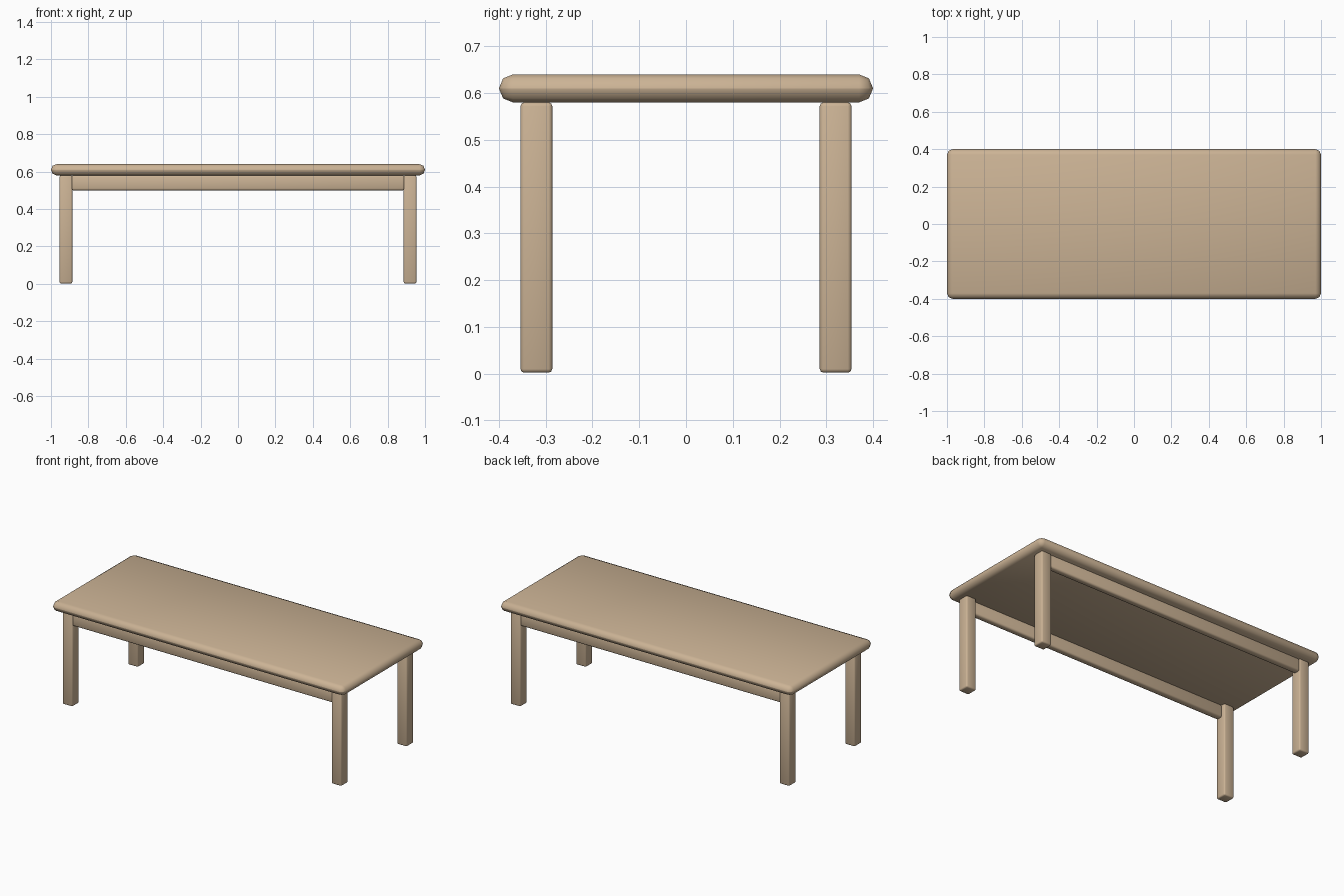
import bpy

if "Cube" in bpy.data.objects:
    bpy.data.objects.remove(bpy.data.objects["Cube"])

wood = bpy.data.materials.new("light_wood")
wood.diffuse_color = (0.60, 0.45, 0.30, 1)
wood.use_nodes = True
wood.node_tree.nodes["Principled BSDF"].inputs["Base Color"].default_value = wood.diffuse_color


def rounded_box(name, center, size, radius, segments):
    bpy.ops.mesh.primitive_cube_add(size=1, location=center)
    ob = bpy.context.object
    ob.name = name
    ob.scale = size
    bpy.ops.object.transform_apply(location=False, rotation=False, scale=True)
    mod = ob.modifiers.new("rounding", 'BEVEL')
    mod.width = radius
    mod.segments = segments
    mod.limit_method = 'NONE'
    bpy.ops.object.modifier_apply(modifier=mod.name)
    ob.data.materials.append(wood)
    bpy.ops.object.shade_smooth_by_angle(angle=0.87)
    return ob


# Table top with fully rounded edge
rounded_box("table_top", (0, 0, 0.61), (2.0, 0.8, 0.06), 0.0298, 2)

for sy, side in ((-1, "front"), (1, "back")):
    # Legs
    for sx, end in ((-1, "left"), (1, "right")):
        rounded_box(f"{side}_{end}_leg", (sx * 0.92, sy * 0.32, 0.291),
                    (0.068, 0.068, 0.578), 0.008, 2)
    # Long rail between the legs
    rounded_box(f"{side}_rail", (0, sy * 0.33, 0.54),
                (1.78, 0.04, 0.08), 0.01, 2)
